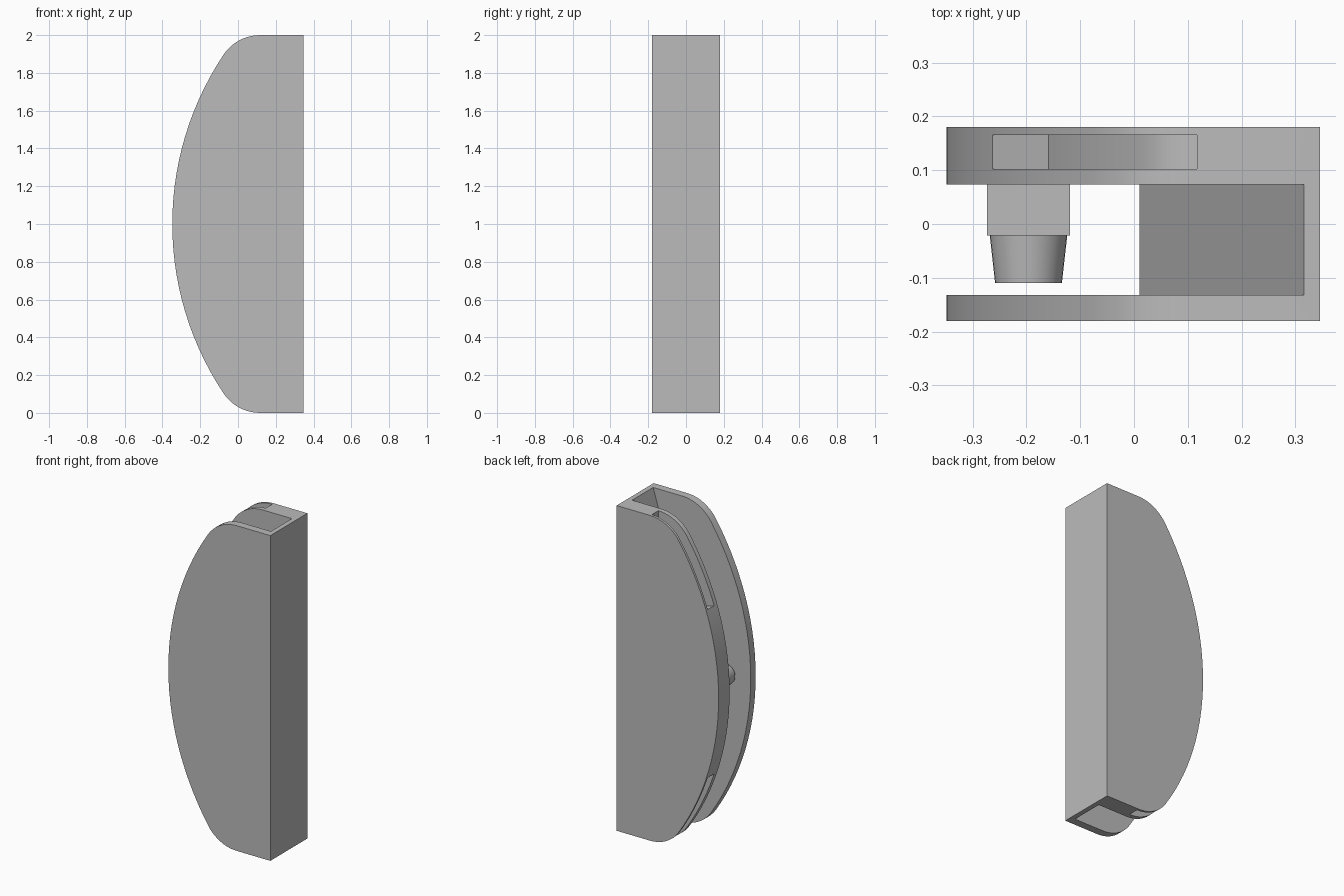
import bpy
import bmesh
from math import sin, cos, pi, asin, acos, atan2
from mathutils import Matrix

cube = bpy.data.objects.get("Cube")
if cube:
    bpy.data.objects.remove(cube)

grey = bpy.data.materials.new("plain grey")
grey.use_nodes = True
colour = (0.5, 0.5, 0.5, 1)
grey.diffuse_color = colour
grey.node_tree.nodes["Principled BSDF"].inputs["Base Color"].default_value = colour

# Outline dimensions: a long bow arc, blended into flat ends by corner arcs
SPINE_X, BOW_R, CORNER_X = 0.346, 1.616, 0.117
BOW_X = -0.348 + BOW_R
CORNER_R = (BOW_R ** 2 - (BOW_X - CORNER_X) ** 2 - 1) / (2 * (BOW_R - 1))
BLEND = atan2(1 - CORNER_R, BOW_X - CORNER_X)  # bow angle where the arcs meet


def arc(cx, cz, r, a0, a1, n):
    """Points on an arc; the angle is measured up from -x."""
    steps = [a0 + (a1 - a0) * i / n for i in range(n + 1)]
    return [(cx - r * cos(a), cz + r * sin(a)) for a in steps]


def upper_edge(offset, end_angle):
    """Curved edge from the flat top down to a bow angle, moved outwards."""
    corner = arc(CORNER_X, 2 - CORNER_R, CORNER_R + offset, pi / 2, BLEND, 10)
    return corner + arc(BOW_X, 1, BOW_R + offset, BLEND, end_angle, 14)[1:]


def mirror(points):
    return [(x, 2 - z) for x, z in reversed(points)]


def finish(name, bm):
    bmesh.ops.recalc_face_normals(bm, faces=bm.faces)
    mesh = bpy.data.meshes.new(name)
    bm.to_mesh(mesh)
    bm.free()
    mesh.materials.append(grey)
    obj = bpy.data.objects.new(name, mesh)
    bpy.context.collection.objects.link(obj)
    return obj


def prism(name, points, y0, y1):
    """Extrude an x-z profile from y0 to y1."""
    bm = bmesh.new()
    face = bm.faces.new([bm.verts.new((x, y0, z)) for x, z in points])
    ext = bmesh.ops.extrude_face_region(bm, geom=[face])
    moved = [v for v in ext["geom"] if isinstance(v, bmesh.types.BMVert)]
    bmesh.ops.translate(bm, verts=moved, vec=(0, y1 - y0, 0))
    return finish(name, bm)


def activate(obj):
    bpy.ops.object.select_all(action="DESELECT")
    obj.select_set(True)
    bpy.context.view_layer.objects.active = obj


def cut(obj, cutter):
    mod = obj.modifiers.new("cut", "BOOLEAN")
    mod.operation, mod.solver, mod.object = "DIFFERENCE", "EXACT", cutter
    activate(obj)
    bpy.ops.object.modifier_apply(modifier=mod.name)
    bpy.data.objects.remove(cutter)


# Case body
edge = upper_edge(0, 0)
outline = [(SPINE_X, 2)] + edge + mirror(edge)[1:] + [(SPINE_X, 0)]
body = prism("case_body", outline, -0.18, 0.18)

# Open gap between the plates, leaving a wedge-shaped inner spine
cavity = [(0.3466, 2.1), (-1, 2.1), (-1, -0.1), (0.3466, -0.1), (0.01, 1)]
cut(body, prism("cavity_cutter", cavity, -0.132, 0.073))

# Curved slots in the rim of the thick back plate, top and bottom
slot_end = acos((BOW_X + 0.263) / BOW_R)
slot = upper_edge(0.02, slot_end) + upper_edge(-0.11, slot_end)[::-1]
for points in (slot, mirror(slot)):
    cut(body, prism("slot_cutter", points, 0.102, 0.165))

# Peg on the inside of the back plate: square base and tapered tip
PEG_X, HALF = -0.196, 0.0775
square = [(PEG_X + sx * HALF, 1 + sz * HALF)
          for sx, sz in ((-1, -1), (1, -1), (1, 1), (-1, 1))]
prism("peg_base", square, -0.021, 0.075)

bm = bmesh.new()
bmesh.ops.create_cone(
    bm, cap_ends=True, segments=32, radius1=0.072, radius2=0.062, depth=0.089,
    matrix=Matrix.Translation((PEG_X, -0.0655, 1)) @ Matrix.Rotation(pi / 2, 4, "X"))
tip = finish("peg_tip", bm)

for obj in (body, tip):
    activate(obj)
    bpy.ops.object.shade_smooth_by_angle(angle=pi / 7)
